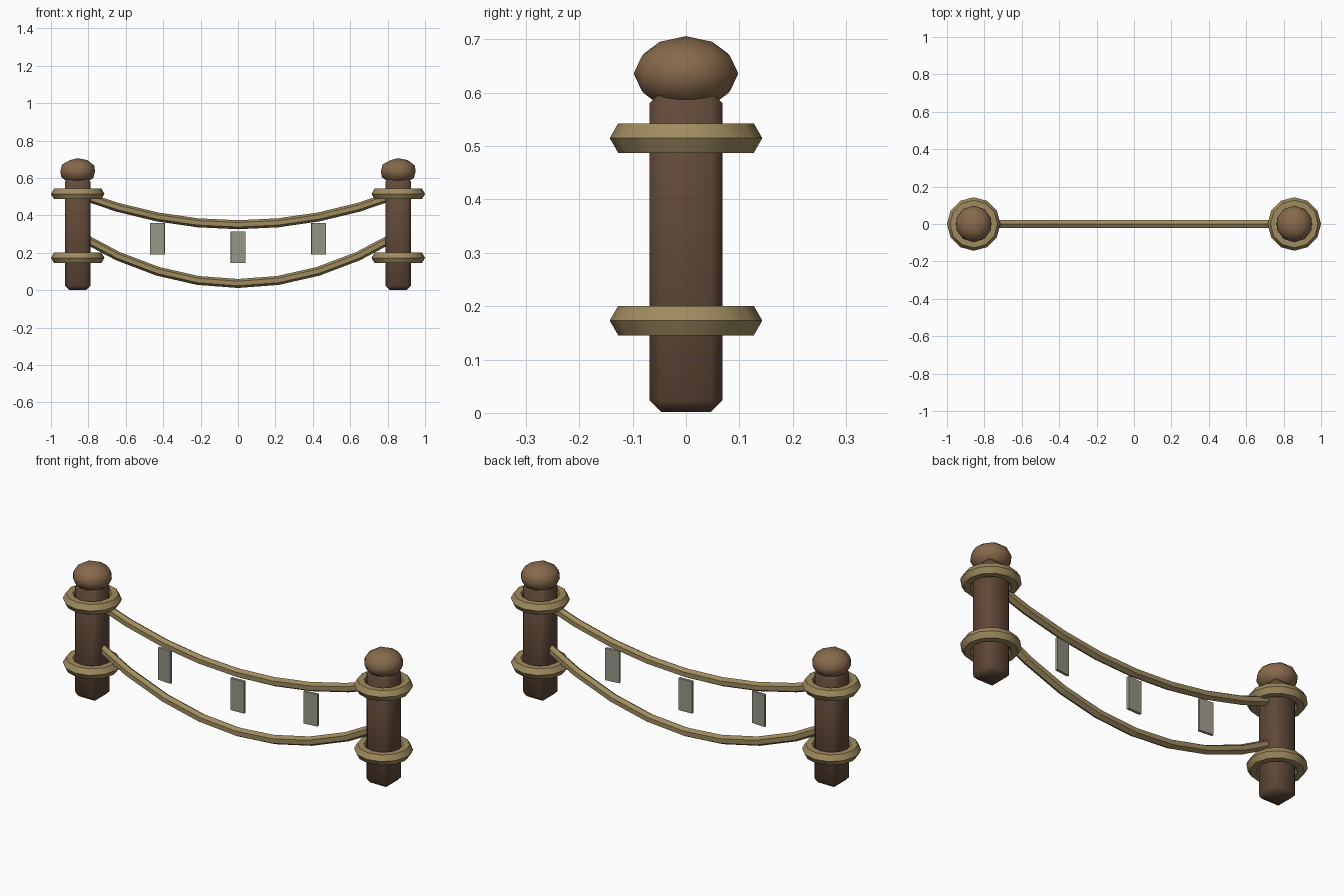
import bpy
from math import radians
from mathutils import Vector

cube = bpy.data.objects.get("Cube")
if cube:
    bpy.data.objects.remove(cube, do_unlink=True)


def material(name, rgb):
    mat = bpy.data.materials.new(name)
    mat.use_nodes = True
    mat.diffuse_color = (*rgb, 1)
    mat.node_tree.nodes["Principled BSDF"].inputs["Base Color"].default_value = (*rgb, 1)
    return mat


dark_wood = material("dark wood", (0.12, 0.067, 0.04))
light_wood = material("light wood", (0.24, 0.14, 0.07))
rope_tan = material("rope tan", (0.35, 0.26, 0.115))
tag_grey = material("tag grey", (0.32, 0.31, 0.25))


def finish(name, mat, smooth=None):
    obj = bpy.context.object
    obj.name = name
    obj.data.materials.append(mat)
    if smooth:
        bpy.ops.object.shade_smooth_by_angle(angle=radians(smooth))
    return obj


def box(name, center, size, mat, turn=0):
    bpy.ops.mesh.primitive_cube_add(size=1, location=center, rotation=(0, 0, turn))
    obj = finish(name, mat)
    for v in obj.data.vertices:
        v.co *= Vector(size)
    return obj


POST_X = 0.857

# Posts with round knobs and rope collars
for side, x in (("right", -POST_X), ("left", POST_X)):
    post = box(side + "_post", (x, 0, 0.302), (0.136, 0.136, 0.6), dark_wood)
    bevel = post.modifiers.new("chamfer", "BEVEL")
    bevel.width = 0.021
    bevel.segments = 1
    post.data.polygons.foreach_set("use_smooth", [True] * len(post.data.polygons))

    bpy.ops.mesh.primitive_ico_sphere_add(subdivisions=2, radius=1, location=(x, 0, 0.636))
    knob = finish(side + "_knob", light_wood, 60)
    for v in knob.data.vertices:
        v.co *= Vector((0.098, 0.098, 0.07))

    for level, z in (("upper", 0.515), ("lower", 0.173)):
        bpy.ops.mesh.primitive_torus_add(
            major_segments=12, minor_segments=6, major_radius=0.111,
            minor_radius=0.032, location=(x, 0, z))
        finish(f"{side}_{level}_collar", rope_tan, 35)


# Sagging ropes made of short straight lengths
def rope_point(t, low, rise):
    return Vector((t * POST_X, 0, low + rise * t * t))


SEGMENTS = 8
for level, low, rise in (("upper", 0.35, 0.165), ("lower", 0.036, 0.26)):
    points = [rope_point(2 * i / SEGMENTS - 1, low, rise) for i in range(SEGMENTS + 1)]
    for i, (a, b) in enumerate(zip(points, points[1:])):
        along = b - a
        bpy.ops.mesh.primitive_cylinder_add(
            vertices=6, radius=0.024, depth=along.length * 1.04, location=(a + b) / 2,
            rotation=along.to_track_quat("Z", "Y").to_euler())
        finish(f"{level}_rope_{i + 1}", rope_tan)

# Thin tags hanging below the upper rope
for name, x, z, turn in (("right", -0.43, 0.275, -5), ("middle", 0, 0.23, 3), ("left", 0.43, 0.275, 7)):
    box(name + "_tag", (x, 0, z), (0.078, 0.014, 0.17), tag_grey, radians(turn))
